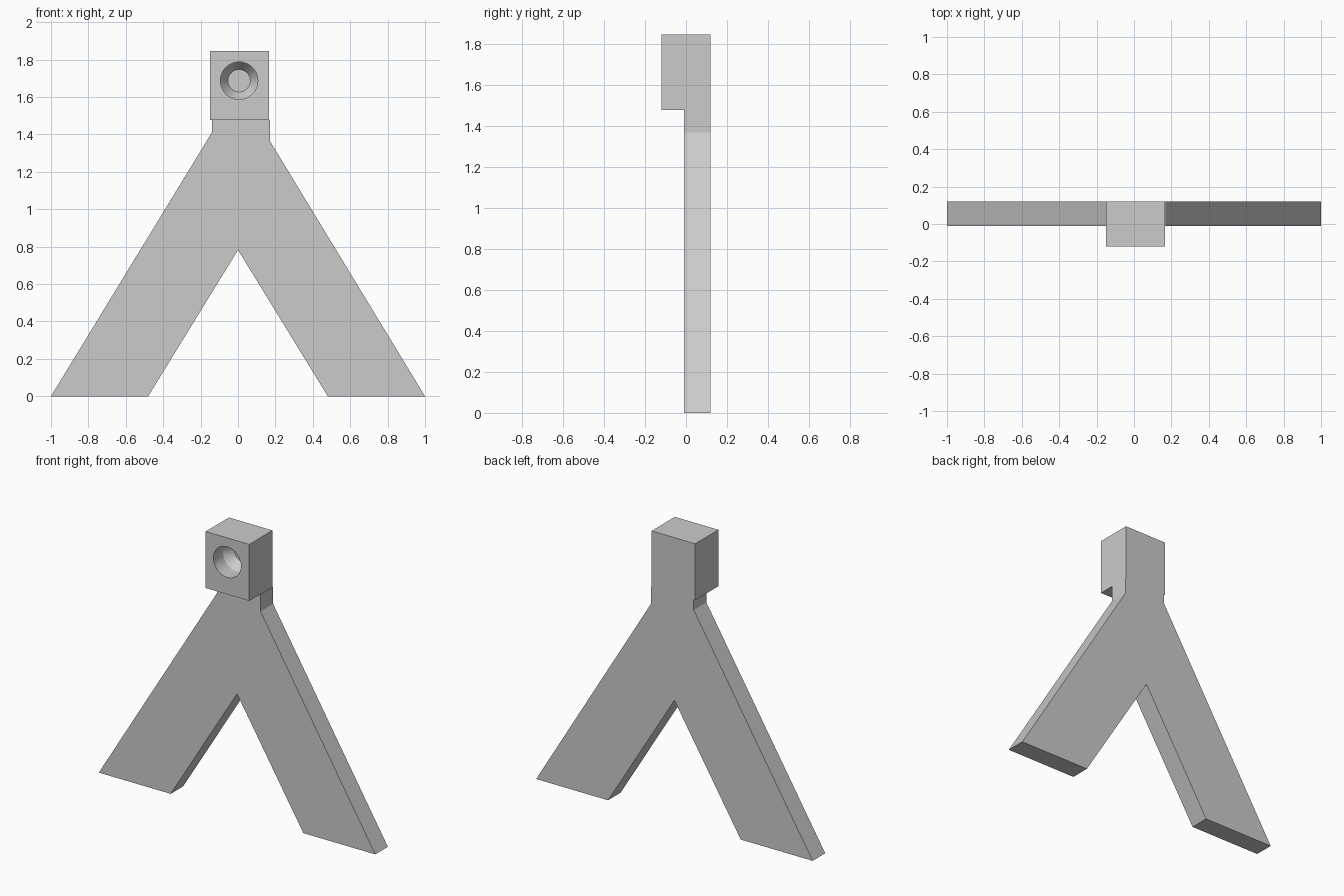
import bpy, bmesh, math
from mathutils import Vector, Matrix

cube = bpy.data.objects.get("Cube")
if cube:
    bpy.data.objects.remove(cube, do_unlink=True)

grey = bpy.data.materials.new("plain_grey")
grey.use_nodes = True
colour = (0.6, 0.6, 0.6, 1)
grey.diffuse_color = colour
grey.node_tree.nodes["Principled BSDF"].inputs["Base Color"].default_value = colour

BACK = 0.12


def add_object(name, bm):
    bmesh.ops.recalc_face_normals(bm, faces=bm.faces[:])
    mesh = bpy.data.meshes.new(name)
    bm.to_mesh(mesh)
    bm.free()
    mesh.materials.append(grey)
    obj = bpy.data.objects.new(name, mesh)
    bpy.context.collection.objects.link(obj)
    return obj


def slab(name, outline, front):
    """Extrude an x-z outline from the front plane to the shared back plane."""
    bm = bmesh.new()
    face = bm.faces.new([bm.verts.new((x, front, z)) for x, z in outline])
    moved = bmesh.ops.extrude_face_region(bm, geom=[face])["geom"]
    verts = [v for v in moved if isinstance(v, bmesh.types.BMVert)]
    bmesh.ops.translate(bm, verts=verts, vec=(0, BACK - front, 0))
    return add_object(name, bm)


# Forked stand with a slightly off-centre neck
slab("forked_stand", [(-1, 0), (-0.48, 0), (0, 0.782), (0.48, 0), (1, 0),
                      (0.17, 1.366), (0.17, 1.476), (-0.14, 1.476), (-0.14, 1.41)], -0.01)

# Head block, flush with the back of the stand
head = slab("head_block", [(-0.15, 1.476), (0.165, 1.476),
                           (0.165, 1.845), (-0.15, 1.845)], -BACK)

# Blind hole: straight bore with a tapered, flat-ended bottom
bm = bmesh.new()
centre = Vector((0.006, -BACK, 1.687))
rings = []
for radius, depth in [(0.1, -0.05), (0.1, 0.1), (0.06, 0.16)]:
    place = Matrix.Translation(centre + Vector((0, depth, 0))) @ Matrix.Rotation(math.pi / 2, 4, "X")
    rings.append(bmesh.ops.create_circle(bm, segments=48, radius=radius, matrix=place)["verts"])
for a, b in zip(rings, rings[1:]):
    for i in range(len(a)):
        bm.faces.new([a[i - 1], a[i], b[i], b[i - 1]])
bm.faces.new(rings[0])
bm.faces.new(rings[-1])
cutter = add_object("hole_cutter", bm)
cutter.hide_render = True

cut = head.modifiers.new("hole", "BOOLEAN")
cut.operation = "DIFFERENCE"
cut.solver = "EXACT"
cut.object = cutter
bpy.ops.object.select_all(action="DESELECT")
bpy.context.view_layer.objects.active = head
head.select_set(True)
bpy.ops.object.modifier_apply(modifier=cut.name)
bpy.data.objects.remove(cutter, do_unlink=True)
bpy.ops.object.shade_smooth_by_angle(angle=math.radians(25))
